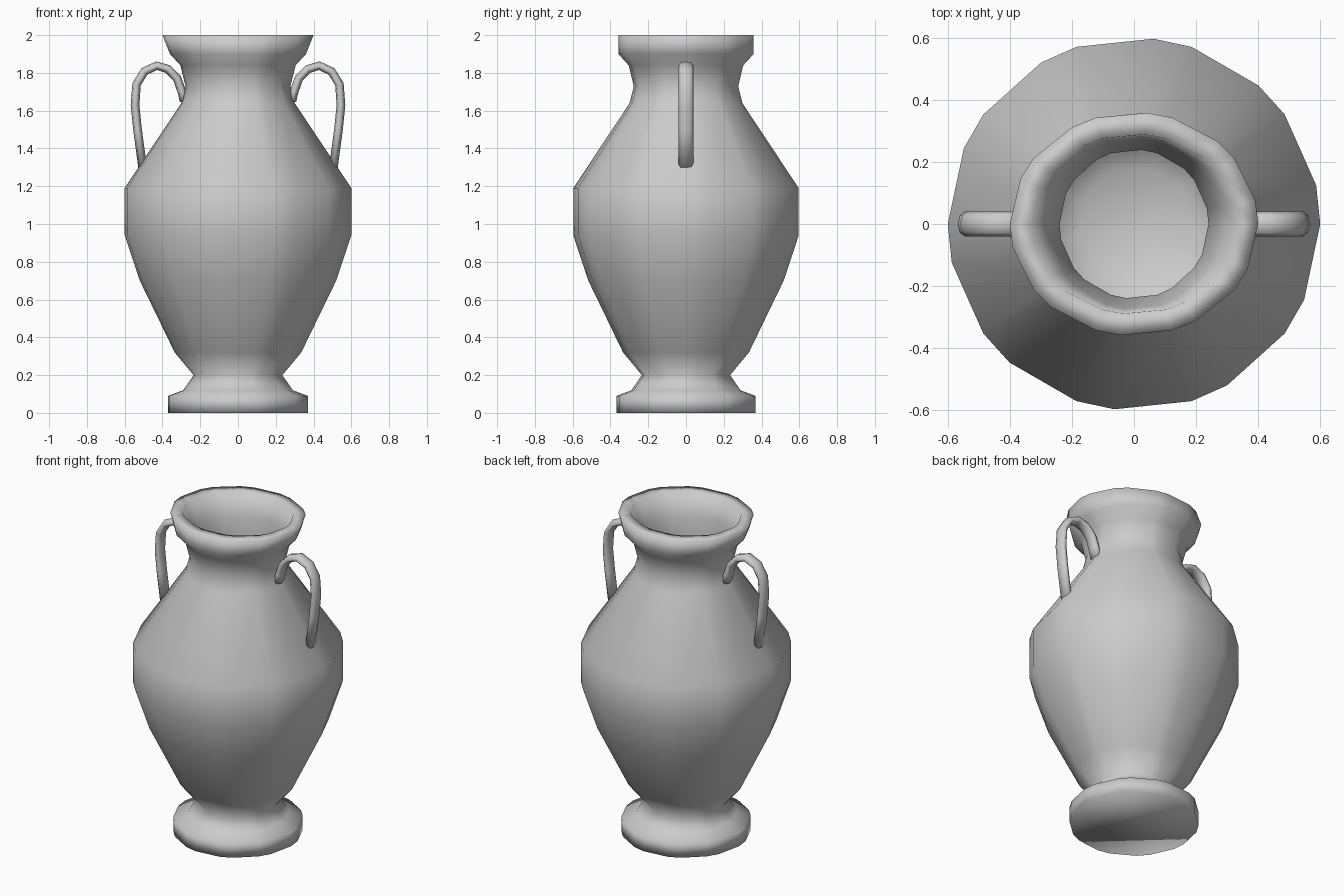
import bpy, bmesh, math
from mathutils import Vector

if "Cube" in bpy.data.objects:
    bpy.data.objects.remove(bpy.data.objects["Cube"])

# Ring directions: 20 sides with alternating short and long facets
ANGLES = [math.radians(a + 36 * k) for k in range(10) for a in (0, 12)]


def mesh_object(name, bm):
    bmesh.ops.recalc_face_normals(bm, faces=bm.faces)
    for f in bm.faces:
        f.smooth = True
    mesh = bpy.data.meshes.new(name)
    bm.to_mesh(mesh)
    bm.free()
    obj = bpy.data.objects.new(name, mesh)
    bpy.context.collection.objects.link(obj)
    return obj


def bridge(bm, rings):
    for a, b in zip(rings, rings[1:]):
        n = len(a)
        for i in range(n):
            j = (i + 1) % n
            bm.faces.new((a[i], a[j], b[j], b[i]))


# Vase: (x radius, y radius, z) up the outside, over the lip, down the inside
PROFILE = [
    (0.37, 0.37, 0.0), (0.37, 0.37, 0.09), (0.29, 0.29, 0.12),
    (0.235, 0.235, 0.20), (0.335, 0.335, 0.32), (0.52, 0.52, 0.70),
    (0.60, 0.60, 0.94), (0.60, 0.60, 1.19), (0.30, 0.30, 1.64),
    (0.278, 0.278, 1.73), (0.305, 0.305, 1.84), (0.36, 0.36, 1.90),
    (0.40, 0.36, 2.0), (0.33, 0.29, 2.0),
    (0.275, 0.275, 1.86), (0.24, 0.24, 1.73), (0.26, 0.26, 1.62),
    (0.56, 0.56, 1.17), (0.56, 0.56, 0.95), (0.48, 0.48, 0.71),
    (0.28, 0.28, 0.32), (0.18, 0.18, 0.25),
]
bm = bmesh.new()
rings = [[bm.verts.new((rx * math.cos(a), ry * math.sin(a), z)) for a in ANGLES]
         for rx, ry, z in PROFILE]
bridge(bm, rings)
bm.faces.new(rings[0])    # underside
bm.faces.new(rings[-1])   # inner floor
mesh_object("vase_body", bm)

# Handles: flattened tube swept from the shoulder over to the neck
PATH = [(0.505, 1.30), (0.532, 1.50), (0.545, 1.63), (0.537, 1.74),
        (0.495, 1.808), (0.43, 1.838), (0.37, 1.82), (0.322, 1.77),
        (0.297, 1.70), (0.285, 1.65)]


def handle(name, side):
    pts = [Vector((x, 0, z)) for x, z in PATH]
    bm = bmesh.new()
    loops = []
    for i, p in enumerate(pts):
        t = (pts[min(i + 1, len(pts) - 1)] - pts[max(i - 1, 0)]).normalized()
        normal = Vector((t.z, 0, -t.x))
        loop = []
        for k in range(8):
            a = math.tau * k / 8
            v = p + normal * (0.023 * math.cos(a)) + Vector((0, 0.04 * math.sin(a), 0))
            loop.append(bm.verts.new((v.x * side, v.y, v.z)))
        loops.append(loop)
    bridge(bm, loops)
    bm.faces.new(loops[0])
    bm.faces.new(loops[-1])
    mesh_object(name, bm)


handle("handle_right", 1)
handle("handle_left", -1)
